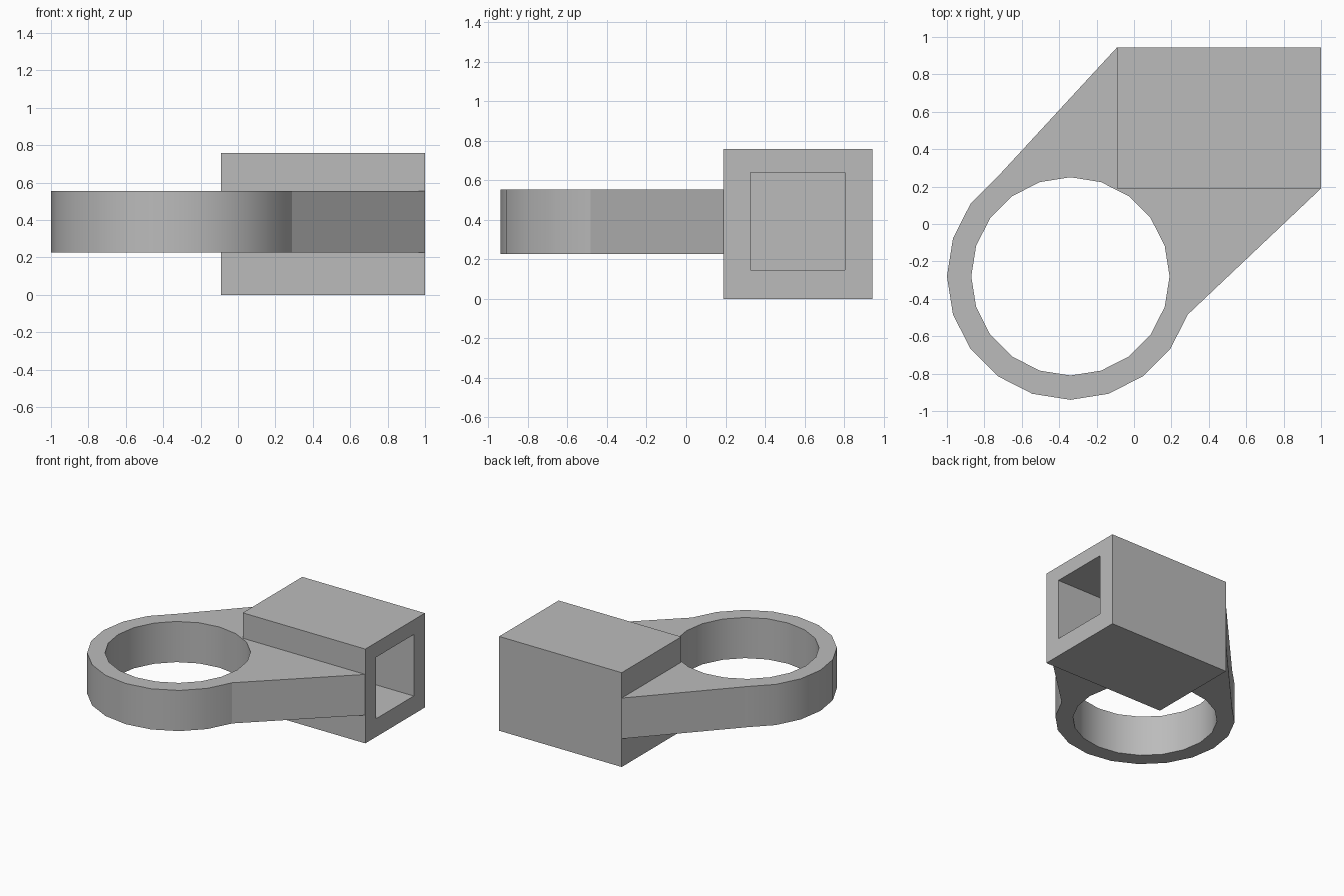
import bpy, bmesh
from math import sin, cos, radians
from mathutils import Vector

cube = bpy.data.objects.get("Cube")
if cube:
    bpy.data.objects.remove(cube, do_unlink=True)

# One plain grey
grey = bpy.data.materials.new("plain_grey")
grey.use_nodes = True
color = (0.5, 0.5, 0.5, 1)
grey.diffuse_color = color
grey.node_tree.nodes["Principled BSDF"].inputs["Base Color"].default_value = color


def finish(name, bm):
    bmesh.ops.recalc_face_normals(bm, faces=bm.faces)
    mesh = bpy.data.meshes.new(name)
    bm.to_mesh(mesh)
    bm.free()
    mesh.materials.append(grey)
    obj = bpy.data.objects.new(name, mesh)
    bpy.context.collection.objects.link(obj)
    return obj


def arc(radius, start, end):
    return [(-0.34 + radius * cos(radians(a)), -0.28 + radius * sin(radians(a)))
            for a in range(start, end + 1, 18)]


# Ring with a tangent web that runs to the socket corners
low, high = 0.227, 0.554
outline = arc(0.66, 126, 342) + [(1, 0.19), (0.98, 0.21), (-0.07, 0.21),
                                 (-0.07, 0.93), (-0.09, 0.945)]
bore = arc(0.53, 0, 342)
bm = bmesh.new()
edges = []
for loop in (outline, bore):
    verts = [bm.verts.new((x, y, low)) for x, y in loop]
    edges += [bm.edges.new((verts[i - 1], verts[i])) for i in range(len(verts))]
bmesh.ops.triangle_fill(bm, use_beauty=True, edges=edges, normal=(0, 0, 1))
top = bmesh.ops.extrude_face_region(bm, geom=bm.faces[:], use_keep_orig=True)["geom"]
bmesh.ops.translate(bm, vec=(0, 0, high - low),
                    verts=[v for v in top if isinstance(v, bmesh.types.BMVert)])
ring = finish("ring_bracket", bm)
bpy.ops.object.select_all(action='DESELECT')
ring.select_set(True)
bpy.context.view_layer.objects.active = ring
bpy.ops.object.shade_smooth_by_angle(angle=radians(18.8))

# Square socket, closed at one end, with a rectangular pocket
bm = bmesh.new()
bmesh.ops.create_cube(bm, size=1)
for v in bm.verts:
    v.co = Vector((0.455, 0.567, 0.379)) + v.co * Vector((1.09, 0.756, 0.758))
mouth = max(bm.faces, key=lambda f: f.calc_center_median().x)
bmesh.ops.inset_individual(bm, faces=[mouth], thickness=0.1)
for v in mouth.verts:
    v.co.y = 0.327 if v.co.y < 0.567 else 0.804
    v.co.z = 0.146 if v.co.z < 0.379 else 0.64
floor = bmesh.ops.extrude_discrete_faces(bm, faces=[mouth])["faces"][0]
bmesh.ops.translate(bm, vec=(-0.96, 0, 0), verts=floor.verts)
finish("square_socket", bm)
